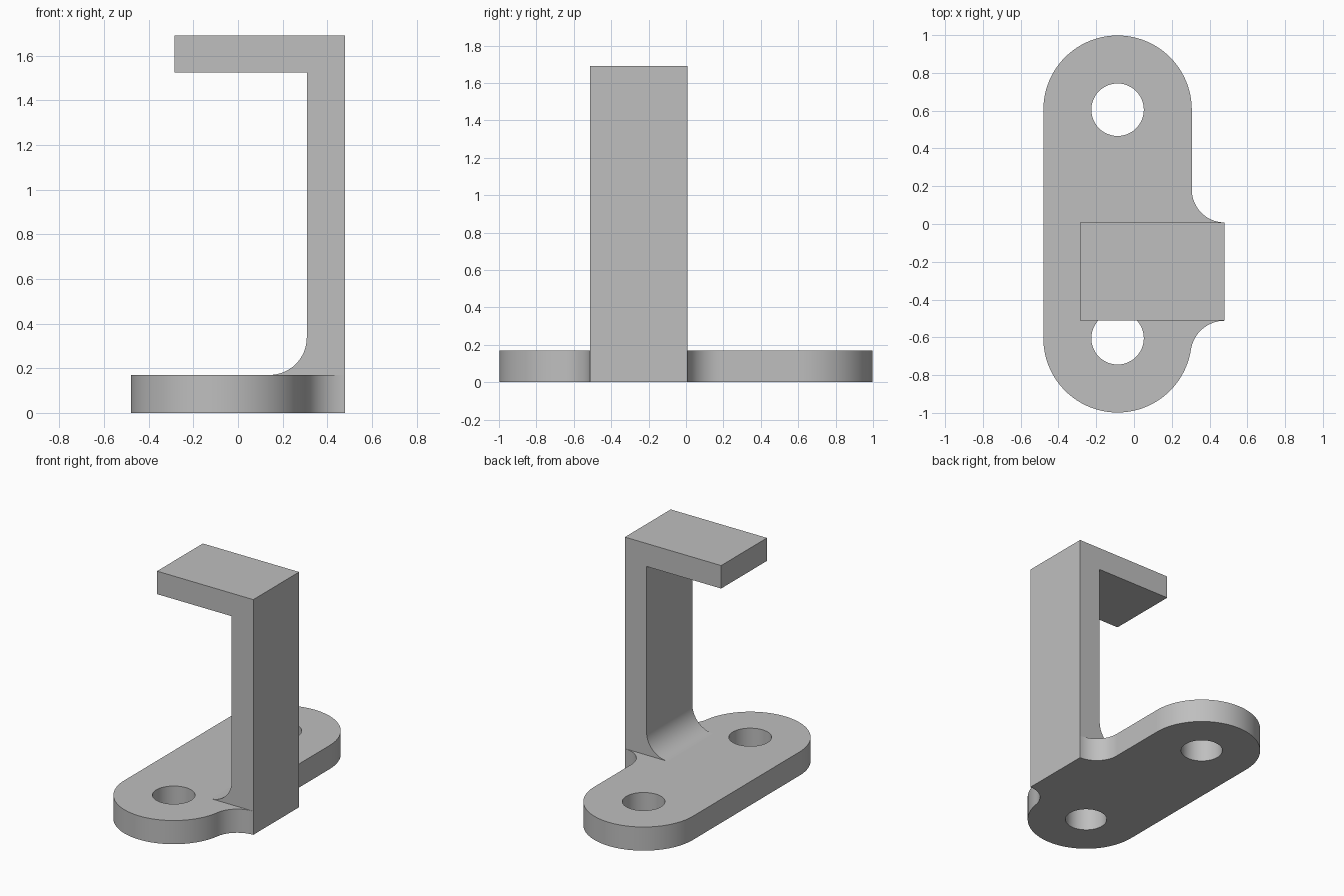
import bpy, bmesh
from math import sin, cos, pi, atan2
from mathutils import Vector

cube = bpy.data.objects.get("Cube")
if cube:
    bpy.data.objects.remove(cube, do_unlink=True)

grey = bpy.data.materials.new("plain grey")
grey.use_nodes = True
grey.diffuse_color = (0.52, 0.52, 0.52, 1)
grey.node_tree.nodes["Principled BSDF"].inputs["Base Color"].default_value = grey.diffuse_color

# Main dimensions
CX, END_Y, END_R, HOLE_R = -0.087, 0.605, 0.393, 0.139
THICK, HEIGHT = 0.17, 1.69
POST_IN, POST_OUT = 0.308, 0.48
FRONT, BACK = -0.512, 0.008


def arc(cx, cy, r, start, end, n):
    return [(cx + r * cos(start + (end - start) * i / n),
             cy + r * sin(start + (end - start) * i / n)) for i in range(n + 1)]


def prism(name, points, offset):
    """Extrude a closed 3D outline along offset."""
    bm = bmesh.new()
    face = bm.faces.new([bm.verts.new(p) for p in points])
    new = bmesh.ops.extrude_face_region(bm, geom=[face])["geom"]
    bmesh.ops.translate(bm, vec=offset,
                        verts=[v for v in new if isinstance(v, bmesh.types.BMVert)])
    bmesh.ops.recalc_face_normals(bm, faces=bm.faces)
    mesh = bpy.data.meshes.new(name)
    bm.to_mesh(mesh)
    bm.free()
    mesh.materials.append(grey)
    obj = bpy.data.objects.new(name, mesh)
    bpy.context.collection.objects.link(obj)
    return obj


def combine(target, other, operation):
    bpy.context.view_layer.objects.active = target
    mod = target.modifiers.new(operation, "BOOLEAN")
    mod.operation, mod.solver, mod.object = operation, "EXACT", other
    bpy.ops.object.modifier_apply(modifier=mod.name)
    bpy.data.objects.remove(other, do_unlink=True)


# Base plate: rounded slot outline with flared fillets meeting the post
side = CX + END_R
back_r = POST_OUT - side
d, h = POST_OUT - CX, FRONT + END_Y
front_r = (d * d + h * h - END_R ** 2) / (2 * (END_R + h))
touch = atan2(h - front_r, d)
outline = arc(CX, END_Y, END_R, 0, pi, 48)
outline += arc(CX, -END_Y, END_R, pi, 2 * pi + touch, 48)
outline += arc(POST_OUT, FRONT - front_r, front_r, pi + touch, pi / 2, 16)[1:]
outline += arc(POST_OUT, BACK + back_r, back_r, 1.5 * pi, pi, 16)
bracket = prism("bracket", [(x, y, 0) for x, y in outline], Vector((0, 0, THICK)))

# Screw holes
for sign in (-1, 1):
    ring = arc(CX, sign * END_Y, HOLE_R, 0, 2 * pi, 48)[:-1]
    cutter = prism("hole_cutter", [(x, y, -0.1) for x, y in ring], Vector((0, 0, 0.5)))
    combine(bracket, cutter, "DIFFERENCE")

# Post with top arm and a rounded foot
fillet = 0.167
profile = [(POST_OUT, THICK), (POST_OUT, HEIGHT), (-0.285, HEIGHT),
           (-0.285, 1.525), (POST_IN, 1.525)]
profile += arc(POST_IN - fillet, THICK + fillet, fillet, 0, -pi / 2, 16)
post = prism("post_and_arm", [(x, FRONT, z) for x, z in profile],
             Vector((0, BACK - FRONT, 0)))
combine(bracket, post, "UNION")

# Smooth the rounded walls, keep the planar faces flat
bpy.ops.object.select_all(action="DESELECT")
bracket.select_set(True)
bpy.context.view_layer.objects.active = bracket
bpy.ops.object.shade_smooth_by_angle(angle=pi / 6)
for poly in bracket.data.polygons:
    if max(abs(c) for c in poly.normal) > 0.9999:
        poly.use_smooth = False
